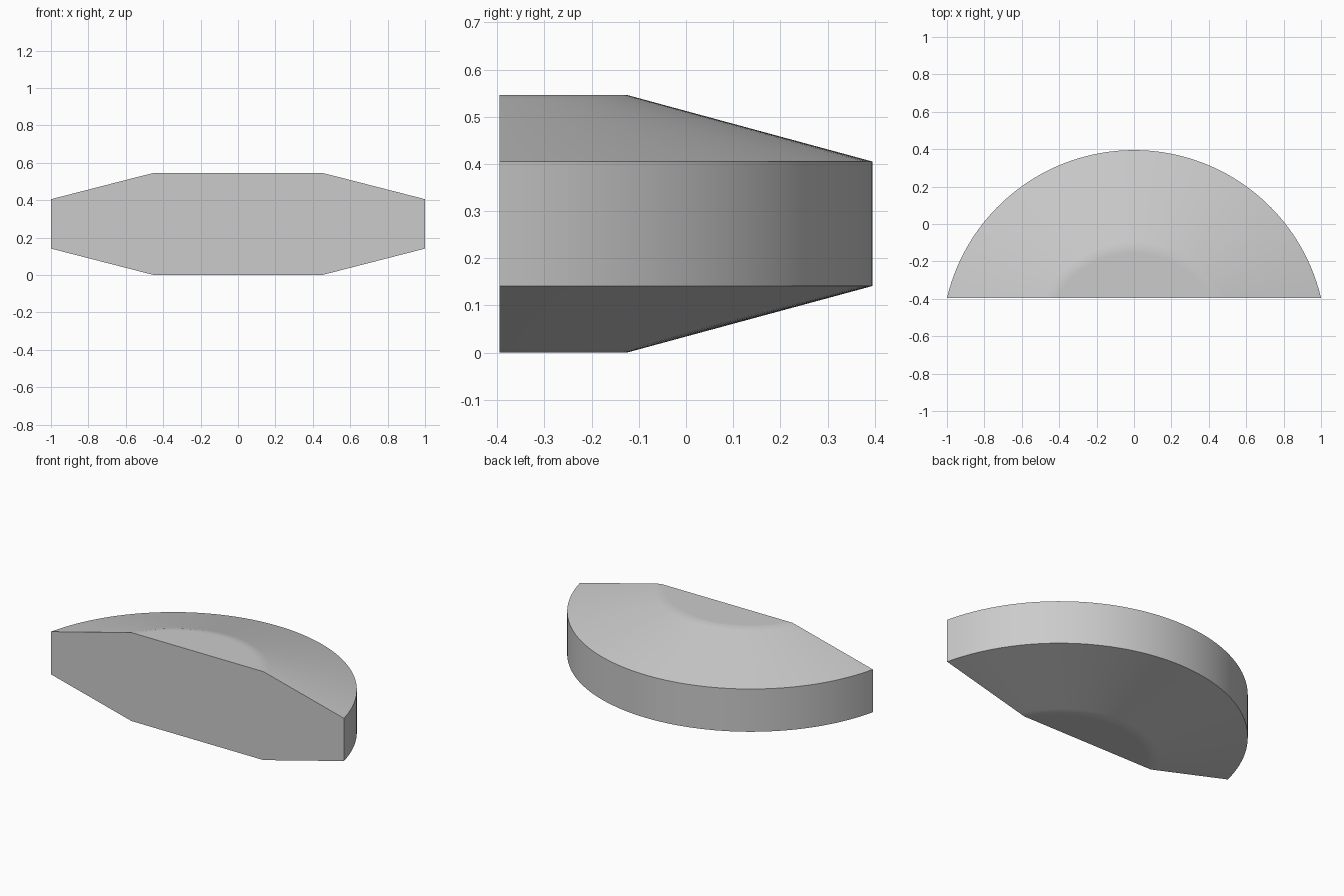
import bpy, bmesh, math

cube = bpy.data.objects.get("Cube")
if cube:
    bpy.data.objects.remove(cube, do_unlink=True)

FRONT_Y, CENTRE_Y, SEGMENTS = -0.395, -0.633, 64

# Single grey material
grey = bpy.data.materials.new("light_grey")
grey.use_nodes = True
colour = (0.6, 0.6, 0.6, 1)
grey.diffuse_color = colour
grey.node_tree.nodes["Principled BSDF"].inputs["Base Color"].default_value = colour


def arc(bm, radius, z):
    """Arc of a circle, trimmed by the flat front plane."""
    half = math.acos((FRONT_Y - CENTRE_Y) / radius)
    angles = [half * (2 * i / SEGMENTS - 1) for i in range(SEGMENTS + 1)]
    return [bm.verts.new((radius * math.sin(a), CENTRE_Y + radius * math.cos(a), z))
            for a in angles]


# Profile from bottom to top: radius and height, with support rings
# beside the cap edges to keep the blend between cap and slope narrow
lower = [(0.48, 0), (0.508, 0), (0.54, 0.0087), (1.028, 0.141)]
height = 0.546
profile = lower + [(r, height - z) for r, z in reversed(lower)]

bm = bmesh.new()
rings = [arc(bm, r, z) for r, z in profile]

# Curved wall and slopes
for low, high in zip(rings, rings[1:]):
    for i in range(SEGMENTS):
        bm.faces.new((low[i], low[i + 1], high[i + 1], high[i]))

# Flat caps and the flat front
bm.faces.new(rings[0])
bm.faces.new(rings[-1])
bm.faces.new([r[0] for r in rings] + [r[-1] for r in reversed(rings)])
bmesh.ops.recalc_face_normals(bm, faces=bm.faces)

mesh = bpy.data.meshes.new("half_disc")
bm.to_mesh(mesh)
bm.free()
mesh.materials.append(grey)
half_disc = bpy.data.objects.new("half_disc", mesh)
bpy.context.collection.objects.link(half_disc)

bpy.ops.object.select_all(action="DESELECT")
half_disc.select_set(True)
bpy.context.view_layer.objects.active = half_disc
bpy.ops.object.shade_smooth_by_angle(angle=math.radians(30))
